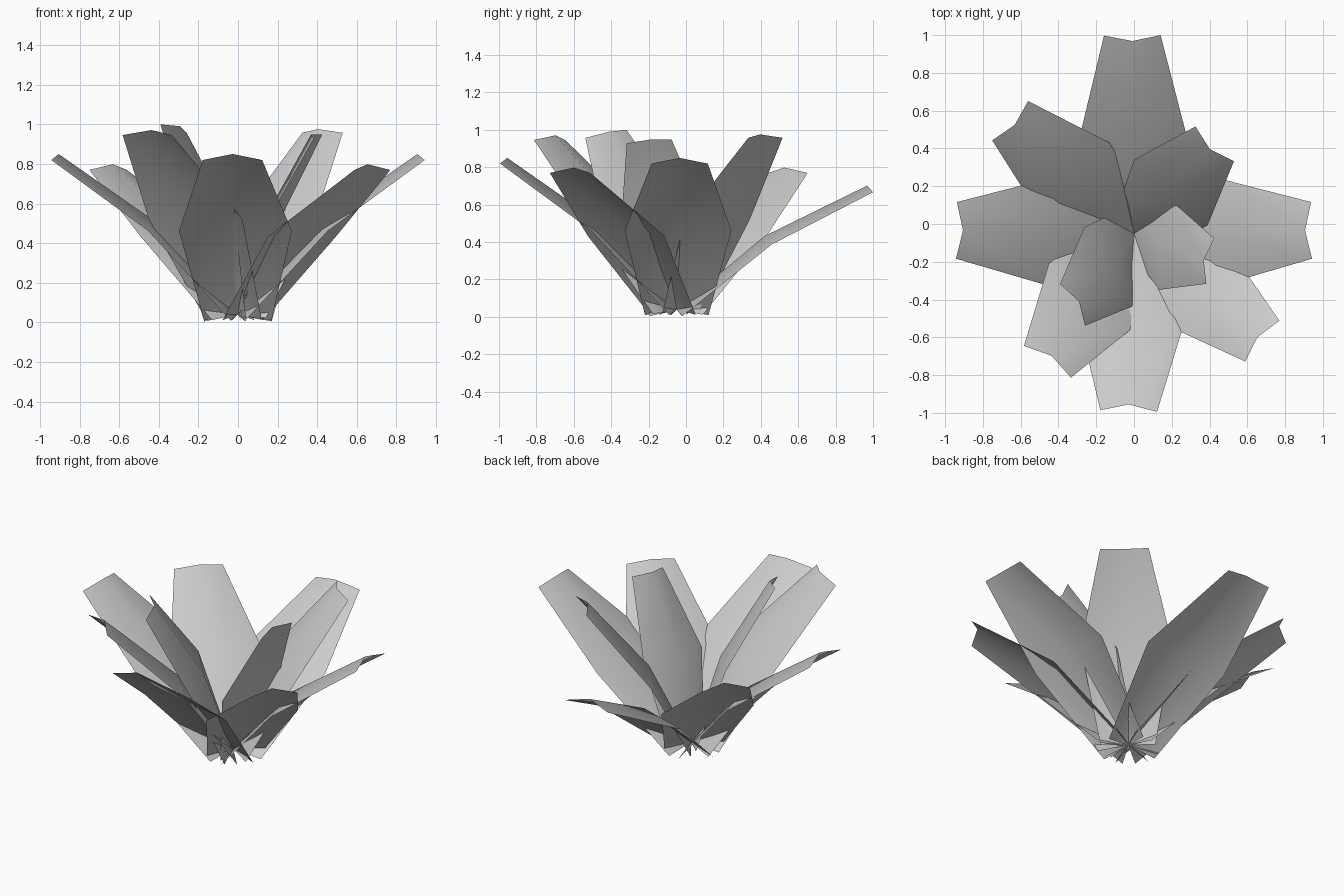
import bpy
import bmesh
from math import radians
from mathutils import Matrix, Vector

if "Cube" in bpy.data.objects:
    bpy.data.objects.remove(bpy.data.objects["Cube"], do_unlink=True)

# One plain grey for every leaf
GREY = (0.6, 0.6, 0.6, 1.0)
leaf_grey = bpy.data.materials.new("leaf_grey")
leaf_grey.use_nodes = True
leaf_grey.diffuse_color = GREY
leaf_grey.node_tree.nodes["Principled BSDF"].inputs["Base Color"].default_value = GREY

ROOT = Vector((0, -0.05, 0.04))
LENGTH = 1.215
BEND = 0.073                                  # how far the middle arches up
HALF_WIDTH = (0.17, 0.285, 0.15)              # base, middle, tip
FOLD = (0.046, 0.058, 0.046)                  # drop of the edges below the midrib
FOLD_DIR = Vector((0, -0.12, 0.993))


def make_leaf(name, azimuth, elevation, scale=1.0, roll=0.0):
    """Folded, arched leaf card growing from the shared root."""
    bm = bmesh.new()
    bmesh.ops.create_grid(bm, x_segments=2, y_segments=2, size=1)
    for v in bm.verts:
        side, row = round(v.co.x), round(v.co.y) + 1
        midrib = Vector((0, LENGTH * row / 2, BEND if row == 1 else 0))
        v.co = midrib - FOLD_DIR * FOLD[row] * abs(side)
        v.co.x = side * HALF_WIDTH[row]
    place = (Matrix.Translation(ROOT)
             @ Matrix.Rotation(radians(azimuth - 90), 4, 'Z')
             @ Matrix.Rotation(radians(elevation), 4, 'X')
             @ Matrix.Rotation(radians(roll), 4, 'Y')
             @ Matrix.Scale(scale, 4))
    bm.transform(place)
    for f in bm.faces:
        f.smooth = True
    mesh = bpy.data.meshes.new(name)
    bm.to_mesh(mesh)
    bm.free()
    mesh.materials.append(leaf_grey)
    obj = bpy.data.objects.new(name, mesh)
    bpy.context.collection.objects.link(obj)


# Outer ring of leaves
make_leaf("front_leaf", 268.3, 41.8)
make_leaf("left_leaf", 1, 41.8)
make_leaf("right_leaf", 179, 41.8)
make_leaf("back_leaf", 90.5, 33)
make_leaf("back_right_leaf", 137.7, 41.6, 0.94)
make_leaf("front_left_leaf", 320, 41.6, 0.94)
make_leaf("front_right_leaf", 236, 50)

# Steeper inner leaves
make_leaf("inner_back_leaf", 48, 57.3, 0.915)
make_leaf("inner_left_leaf", 339, 66.5, 0.815, 12)
make_leaf("inner_front_leaf", 231, 64, 0.87, -22)
